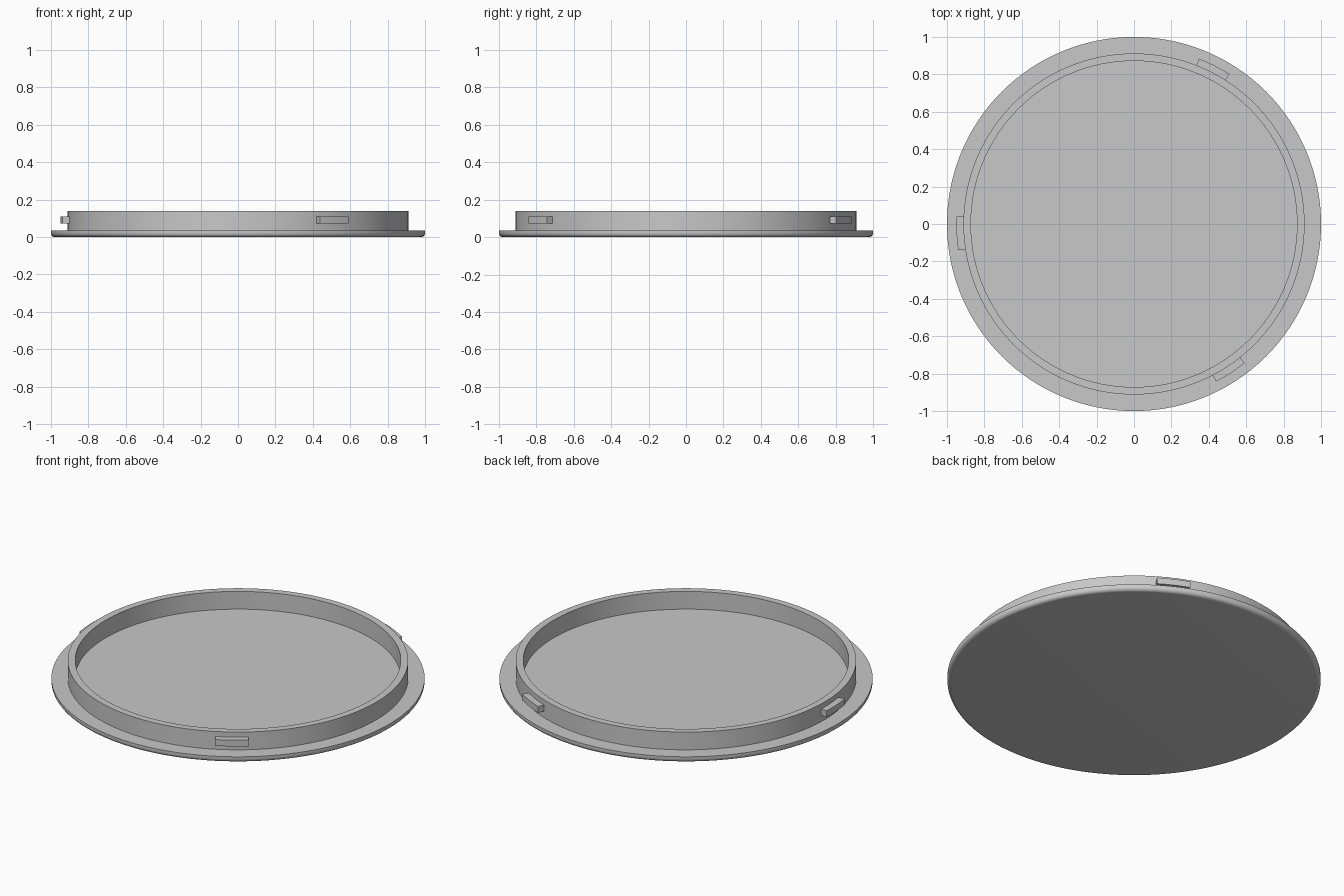
import bpy, bmesh
from math import radians, cos, sin, pi
from mathutils import Matrix

cube = bpy.data.objects.get("Cube")
if cube:
    bpy.data.objects.remove(cube, do_unlink=True)

grey = bpy.data.materials.new("light_grey")
grey.use_nodes = True
colour = (0.58, 0.58, 0.58, 1)
grey.diffuse_color = colour
grey.node_tree.nodes["Principled BSDF"].inputs["Base Color"].default_value = colour


def lathe(name, profile, start, angle, steps, closed=False):
    """Sweep an (r, z) profile about the z axis, capping partial sweeps."""
    bm = bmesh.new()
    verts = [bm.verts.new((r, 0, z)) for r, z in profile]
    edges = [bm.edges.new(pair) for pair in zip(verts, verts[1:])]
    if closed:
        edges.append(bm.edges.new((verts[-1], verts[0])))
    bmesh.ops.spin(bm, geom=verts + edges, cent=(0, 0, 0), axis=(0, 0, 1),
                   angle=angle, steps=steps, use_duplicate=False)
    bmesh.ops.remove_doubles(bm, verts=bm.verts[:], dist=1e-5)
    bmesh.ops.holes_fill(bm, edges=bm.edges[:], sides=0)
    bmesh.ops.recalc_face_normals(bm, faces=bm.faces[:])
    bm.transform(Matrix.Rotation(start, 4, "Z"))
    mesh = bpy.data.meshes.new(name)
    bm.to_mesh(mesh)
    bm.free()
    mesh.materials.append(grey)
    obj = bpy.data.objects.new(name, mesh)
    bpy.context.collection.objects.link(obj)
    bpy.ops.object.select_all(action="DESELECT")
    obj.select_set(True)
    bpy.context.view_layer.objects.active = obj
    bpy.ops.object.shade_smooth_by_angle(angle=radians(30))
    return obj


# Flanged disc with a rounded lower edge and an upright collar
rim, plate_top, fillet = 1.0, 0.035, 0.022
outer, inner, collar_top = 0.912, 0.872, 0.14
rounded = [(rim - fillet + fillet * sin(t * pi / 12),
            fillet - fillet * cos(t * pi / 12)) for t in range(7)]
profile = [(0, 0)] + rounded + [
    (rim, plate_top), (outer, plate_top), (outer, collar_top),
    (inner, collar_top), (inner, plate_top), (0, plate_top)]
lathe("lid_with_collar", profile, 0, 2 * pi, 128)

# Three locking tabs around the collar
tab = [(0.9, 0.073), (0.95, 0.073), (0.95, 0.11), (0.9, 0.11)]
for i in range(3):
    centre = 63 + 120 * i
    lathe(f"locking_tab_{i + 1}", tab, radians(centre - 5.5), radians(11), 6, closed=True)
